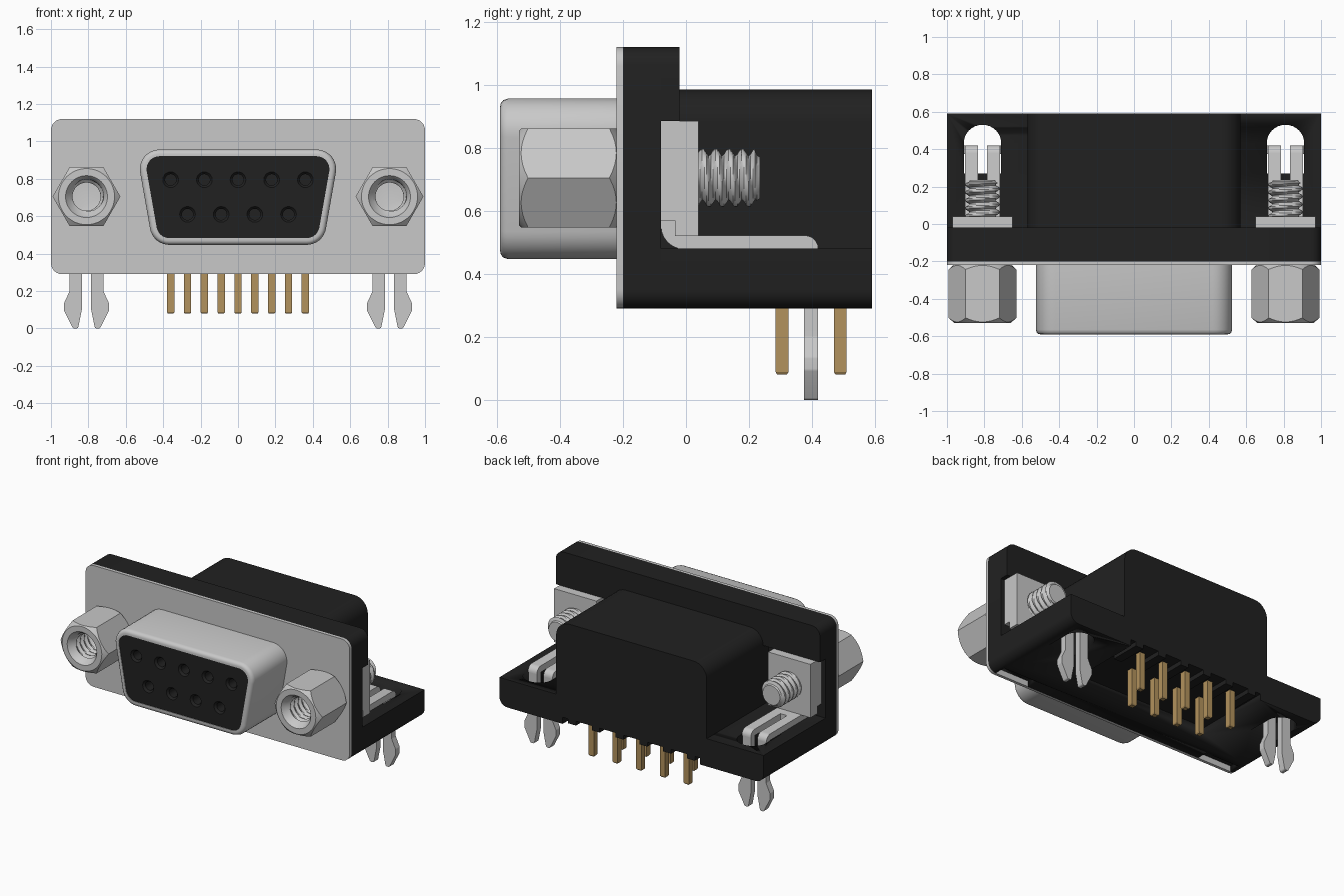
import bpy, bmesh, math
from mathutils import Vector

if "Cube" in bpy.data.objects:
    bpy.data.objects.remove(bpy.data.objects["Cube"])

def material(name, rgb):
    m = bpy.data.materials.new(name)
    m.diffuse_color = (*rgb, 1)
    m.use_nodes = True
    m.node_tree.nodes["Principled BSDF"].inputs["Base Color"].default_value = m.diffuse_color
    return m

METAL = material("light metal", (0.58, 0.58, 0.58))
BLACK = material("black plastic", (0.015, 0.015, 0.015))
GOLD = material("gold pins", (0.45, 0.29, 0.11))

def finish(name, bm, mat):
    bmesh.ops.recalc_face_normals(bm, faces=bm.faces)
    me = bpy.data.meshes.new(name)
    bm.to_mesh(me)
    bm.free()
    me.materials.append(mat)
    ob = bpy.data.objects.new(name, me)
    bpy.context.collection.objects.link(ob)
    bpy.ops.object.select_all(action='DESELECT')
    ob.select_set(True)
    bpy.context.view_layer.objects.active = ob
    bpy.ops.object.shade_smooth_by_angle(angle=math.radians(32))
    return ob

def fillet(pts, radii, seg=6):
    """Round the corners of a closed 2D outline."""
    if not isinstance(radii, (list, tuple)):
        radii = [radii] * len(pts)
    out, n = [], len(pts)
    for i, r in enumerate(radii):
        p = Vector(pts[i])
        if r <= 0:
            out.append(p)
            continue
        d1 = (Vector(pts[i - 1]) - p).normalized()
        d2 = (Vector(pts[(i + 1) % n]) - p).normalized()
        a = d1.angle(d2) / 2
        c = p + (d1 + d2).normalized() * r / math.sin(a)
        s, e = p + d1 * r / math.tan(a) - c, p + d2 * r / math.tan(a) - c
        a0 = math.atan2(s.y, s.x)
        da = (math.atan2(e.y, e.x) - a0 + math.pi) % (2 * math.pi) - math.pi
        for k in range(seg + 1):
            t = a0 + da * k / seg
            out.append(c + Vector((math.cos(t), math.sin(t))) * r)
    return out

def rect(u0, u1, v0, v1):
    return [(u0, v0), (u1, v0), (u1, v1), (u0, v1)]

def loft(name, sections, mat, axis='y'):
    """Skin (position, outline) sections along an axis, capped at both ends."""
    place = {'y': lambda p, t: (p[0], t, p[1]), 'x': lambda p, t: (t, p[0], p[1]),
             'z': lambda p, t: (p[0], p[1], t)}[axis]
    bm = bmesh.new()
    rings = [[bm.verts.new(place(p, t)) for p in o] for t, o in sections]
    n = len(rings[0])
    for a, b in zip(rings, rings[1:]):
        for i in range(n):
            bm.faces.new((a[i], a[(i + 1) % n], b[(i + 1) % n], b[i]))
    bm.faces.new(rings[0])
    bm.faces.new(rings[-1])
    return finish(name, bm, mat)

def prism(name, outline, t0, t1, mat, axis='y'):
    return loft(name, [(t0, outline), (t1, outline)], mat, axis)

def cut(ob, cutters):
    for c in cutters:
        m = ob.modifiers.new("cut", 'BOOLEAN')
        m.operation, m.solver, m.object = 'DIFFERENCE', 'EXACT', c
        bpy.context.view_layer.objects.active = ob
        bpy.ops.object.modifier_apply(modifier=m.name)
        bpy.data.objects.remove(c)

def turned(name, rings, cx, cz, mat, n=48):
    """Stack of rings around a y axis; each ring maps angle to (radius, y)."""
    secs = []
    bm = bmesh.new()
    for f in rings:
        row = []
        for i in range(n):
            a = 2 * math.pi * i / n
            r, y = f(a)
            row.append(bm.verts.new((cx + r * math.cos(a), y, cz + r * math.sin(a))))
        secs.append(row)
    for a, b in zip(secs, secs[1:]):
        for i in range(n):
            bm.faces.new((a[i], a[(i + 1) % n], b[(i + 1) % n], b[i]))
    bm.faces.new(secs[0])
    bm.faces.new(secs[-1])
    return finish(name, bm, mat)

def const(r, y):
    return lambda a: (r, y)

def thread(y, root, depth, pitch=0.042):
    def f(a):
        w = (y / pitch + a / (2 * math.pi)) % 1
        return root + depth * min(1, max(0, 1.5 - 4 * abs(w - 0.5) + 0.15)), y
    return f

CX, CZ = 0.81, 0.705

# Face plate and black flange behind it
prism("face_plate", fillet(rect(-1, 1, 0.29, 1.12), 0.06), -0.22, -0.2, METAL)
flange = prism("flange", fillet(rect(-1, 1, 0.29, 1.12), 0.06), -0.2, -0.08, BLACK)
cut(flange, [prism("notch", rect(s * 0.81 - 0.13, s * 0.81 + 0.13, 0.2, 0.33), -0.25, -0.12, BLACK)
             for s in (-1, 1)])
prism("flange_top", fillet(rect(-1, 1, 0.885, 1.12), [0, 0, 0.06, 0.06]), -0.08, -0.02, BLACK)

# Rear housing and base with slots for the board locks
prism("rear_housing", fillet(rect(-0.57, 0.57, 0.4, 0.985), [0, 0, 0.1, 0.1], 8), -0.08, 0.59, BLACK)
base = prism("base", fillet(rect(-1, 1, 0.29, 0.48), [0.06, 0.06, 0, 0]), -0.08, 0.59, BLACK)
cutters = [prism("slot", fillet(rect(s * CX - 0.1, s * CX + 0.1, 0.27, 0.53), [0, 0, 0.098, 0.098], 8),
                 0.2, 0.6, BLACK, 'z') for s in (-1, 1)]
cutters.append(prism("recess", rect(-0.52, 0.52, 0.2, 0.335), 0.05, 0.7, BLACK))
cut(base, cutters)
for i in range(6):
    x = -0.45 + 0.18 * i
    prism("underside_rib", rect(x - 0.03, x + 0.03, 0.305, 0.34), 0.38, 0.59, BLACK)

# D-shaped metal shell and the black socket insert
def trapezoid(o):
    t, b = 0.545 - 1.19 * o, 0.455 - 0.84 * o
    return fillet([(-b, 0.447 + o), (b, 0.447 + o), (t, 0.957 - o), (-t, 0.957 - o)], 0.105 - o, 8)

loft("shell", [(y, trapezoid(o)) for y, o in
               ((-0.21, 0), (-0.565, 0), (-0.58, 0.005), (-0.588, 0.014), (-0.59, 0.024),
                (-0.59, 0.036), (-0.4, 0.036))], METAL)
insert = prism("socket_insert", trapezoid(0.0355), -0.586, -0.38, BLACK)
holes = [(-0.36 + 0.18 * i, 0.795) for i in range(5)] + [(-0.27 + 0.18 * i, 0.61) for i in range(4)]
for x, z in holes:
    cut(insert, [turned("hole", [const(0.042, -0.6), const(0.042, -0.586), const(0.03, -0.572),
                                 const(0.03, -0.46)], x, z, BLACK, 20)])

# Contact pins: five at the rear, four in front
for y, count in ((0.49, 5), (0.305, 4)):
    for i in range(count):
        x = (i - (count - 1) / 2) * 0.18
        full = rect(x - 0.02, x + 0.02, y - 0.02, y + 0.02)
        tip = rect(x - 0.015, x + 0.015, y - 0.015, y + 0.015)
        loft("contact_pin", [(0.08, tip), (0.088, full), (0.4, full)], GOLD, 'z')

def hex_r(a):
    return 0.157 / math.cos((a % (math.pi / 3)) - math.pi / 6)

for s, side in ((-1, "left"), (1, "right")):
    cx = s * CX
    # Hexagonal standoff with chamfered ends and a threaded bore
    rings = [const(0.075, -0.3)]
    rings += [thread(-0.3 - 0.007 * k, 0.075, 0.016) for k in range(1, 28)]
    rings += [const(0.092, -0.503), const(0.108, -0.525), const(0.112, -0.53), const(0.15, -0.53),
              lambda a: (hex_r(a), -0.53 + 0.9 * (hex_r(a) - 0.15)),
              lambda a: (hex_r(a), -0.215 - 0.9 * (hex_r(a) - 0.15)),
              const(0.15, -0.215)]
    turned(side + "_hex_standoff", rings, cx, CZ, METAL)
    # Threaded screw end
    rings = [const(0.07, 0.0)] + [thread(0.03 + 0.007 * k, 0.07, 0.022) for k in range(28)]
    rings += [const(0.072, 0.226), const(0.066, 0.235)]
    turned(side + "_screw", rings, cx, CZ, METAL, 36)
    # Bracket plate and nut block
    prism(side + "_bracket_plate", rect(cx - 0.16, cx + 0.16, 0.57, 0.885), -0.08, -0.035, METAL)
    prism(side + "_nut_block", rect(cx - 0.16, cx + 0.16, 0.52, 0.885), -0.035, 0.04, METAL)
    # Bent foot, split into two arms
    foot = fillet([(-0.08, 0.6), (-0.08, 0.478), (0.42, 0.478), (0.42, 0.522), (-0.035, 0.522),
                   (-0.035, 0.6)], [0, 0.075, 0, 0.042, 0.03, 0])
    root = fillet([(-0.08, 0.6), (-0.08, 0.478), (0.1, 0.478), (0.1, 0.522), (-0.035, 0.522),
                   (-0.035, 0.6)], [0, 0.075, 0, 0, 0.03, 0])
    prism(side + "_foot_root", root, cx - 0.026, cx + 0.026, METAL, 'x')
    for d in (-1, 1):
        prism(side + "_foot_arm", foot, cx + d * 0.025, cx + d * 0.093, METAL, 'x')
        leg = fillet([(0.025, 0.48), (0.025, 0.1), (0.045, 0.0), (0.072, 0.0), (0.12, 0.095),
                      (0.12, 0.135), (0.09, 0.2), (0.09, 0.48)],
                     [0, 0.02, 0.012, 0.012, 0.02, 0.02, 0.02, 0], 4)
        prism(side + "_board_lock", [(cx + d * p.x, p.y) for p in leg], 0.375, 0.42, METAL)
